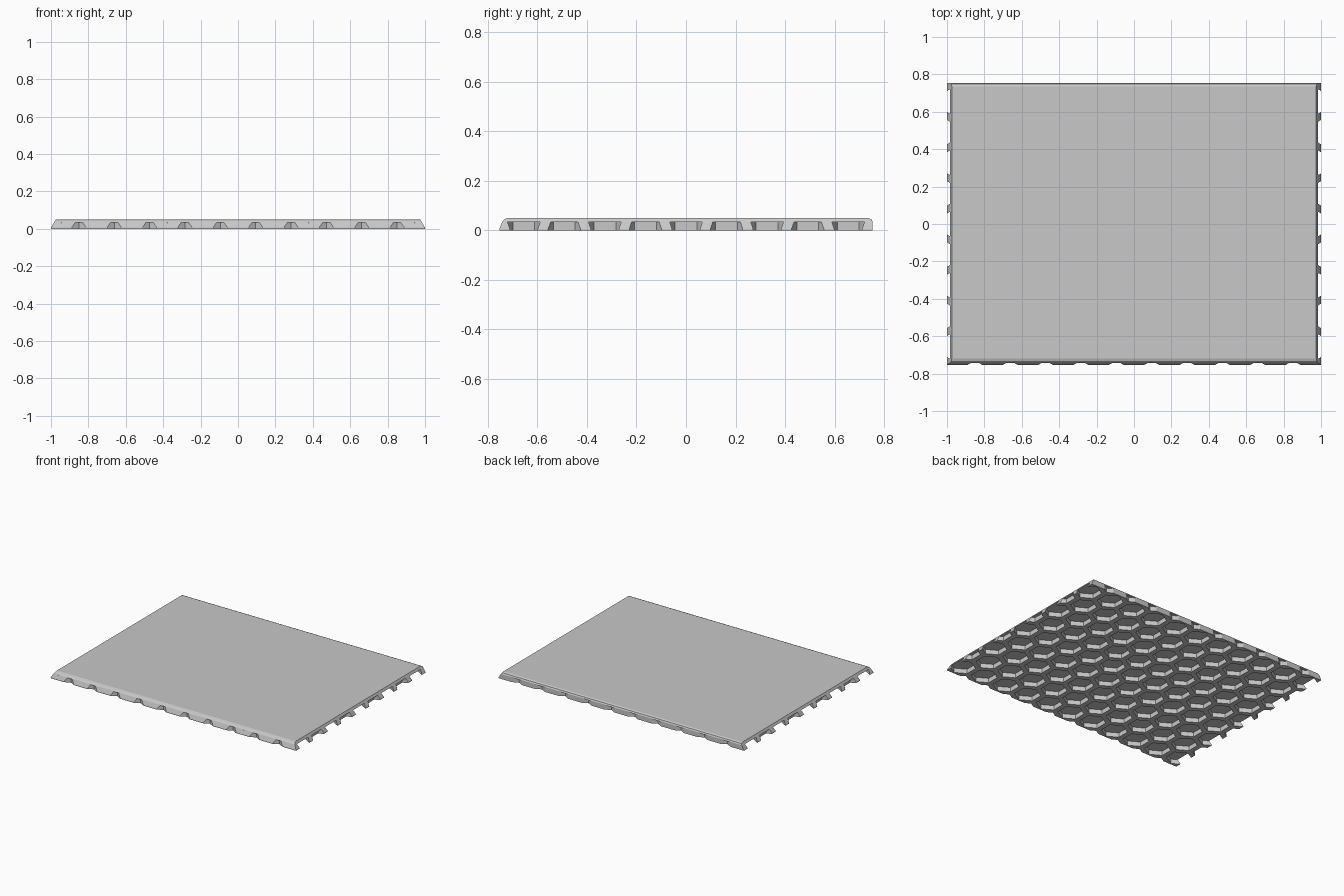
import bpy, bmesh, math

old = bpy.data.objects.get("Cube")
if old:
    bpy.data.objects.remove(old, do_unlink=True)

# Single grey material
GREY = (0.58, 0.58, 0.58, 1)
grey = bpy.data.materials.new("plain_grey")
grey.use_nodes = True
grey.diffuse_color = GREY
grey.node_tree.nodes["Principled BSDF"].inputs["Base Color"].default_value = GREY

HEIGHT, LIP = 0.05, 0.006       # slab thickness, upright rim at the foot
PITCH = 2 / 10.58               # spacing of the pockets along x
ROW = PITCH * math.sqrt(3) / 2  # spacing of the pocket rows along y
RADIUS, DEPTH = 0.088, 0.033    # pocket size


def make_object(name, bm):
    bmesh.ops.recalc_face_normals(bm, faces=bm.faces)
    mesh = bpy.data.meshes.new(name)
    bm.to_mesh(mesh)
    bm.free()
    mesh.materials.append(grey)
    obj = bpy.data.objects.new(name, mesh)
    bpy.context.collection.objects.link(obj)
    return obj


def half_width(z):
    """The side edges lean inwards above the lip."""
    return 1 - 0.026 * max(0, z - LIP) / (HEIGHT - LIP)


# Slab: sloping front edge, upright rounded back edge, leaning sides
profile = [(-0.753, 0), (-0.753, LIP), (-0.741, 0.036), (-0.733, 0.045), (-0.718, HEIGHT),
           (0.735, HEIGHT), (0.748, 0.045), (0.753, 0.036), (0.753, LIP), (0.753, 0)]
bm = bmesh.new()
sides = [[bm.verts.new((s * half_width(z), y, z)) for y, z in profile] for s in (-1, 1)]
for i in range(len(profile)):
    j = (i + 1) % len(profile)
    bm.faces.new((sides[0][i], sides[0][j], sides[1][j], sides[1][i]))
for ring in sides:
    bm.faces.new(ring[1:-1])
    bm.faces.new((ring[0], ring[1], ring[-2], ring[-1]))
slab = make_object("tile_slab", bm)

# Honeycomb of hexagonal prisms that hollows the underside
bm = bmesh.new()
for row in range(-5, 6):
    shift = 0.5 if row % 2 else 0
    for col in range(-6, 7):
        cx, cy = (col + shift) * PITCH, row * ROW
        ring = []
        for k in range(6):
            a = math.radians(30 + 60 * k)
            ring.append(bm.verts.new((cx + RADIUS * math.cos(a), cy + RADIUS * math.sin(a), -0.05)))
        face = bm.faces.new(ring)
        top = bmesh.ops.extrude_face_region(bm, geom=[face])["geom"]
        for v in top:
            if isinstance(v, bmesh.types.BMVert):
                v.co.z = DEPTH
cutter = make_object("pocket_cutter", bm)
cutter.hide_render = True

# Cut the pockets, then drop the cutter
cut = slab.modifiers.new("pockets", 'BOOLEAN')
cut.operation = 'DIFFERENCE'
cut.solver = 'EXACT'
cut.object = cutter
deps = bpy.context.evaluated_depsgraph_get()
result = bpy.data.meshes.new_from_object(slab.evaluated_get(deps))
slab.modifiers.clear()
slab.data = result
bpy.data.objects.remove(cutter, do_unlink=True)
